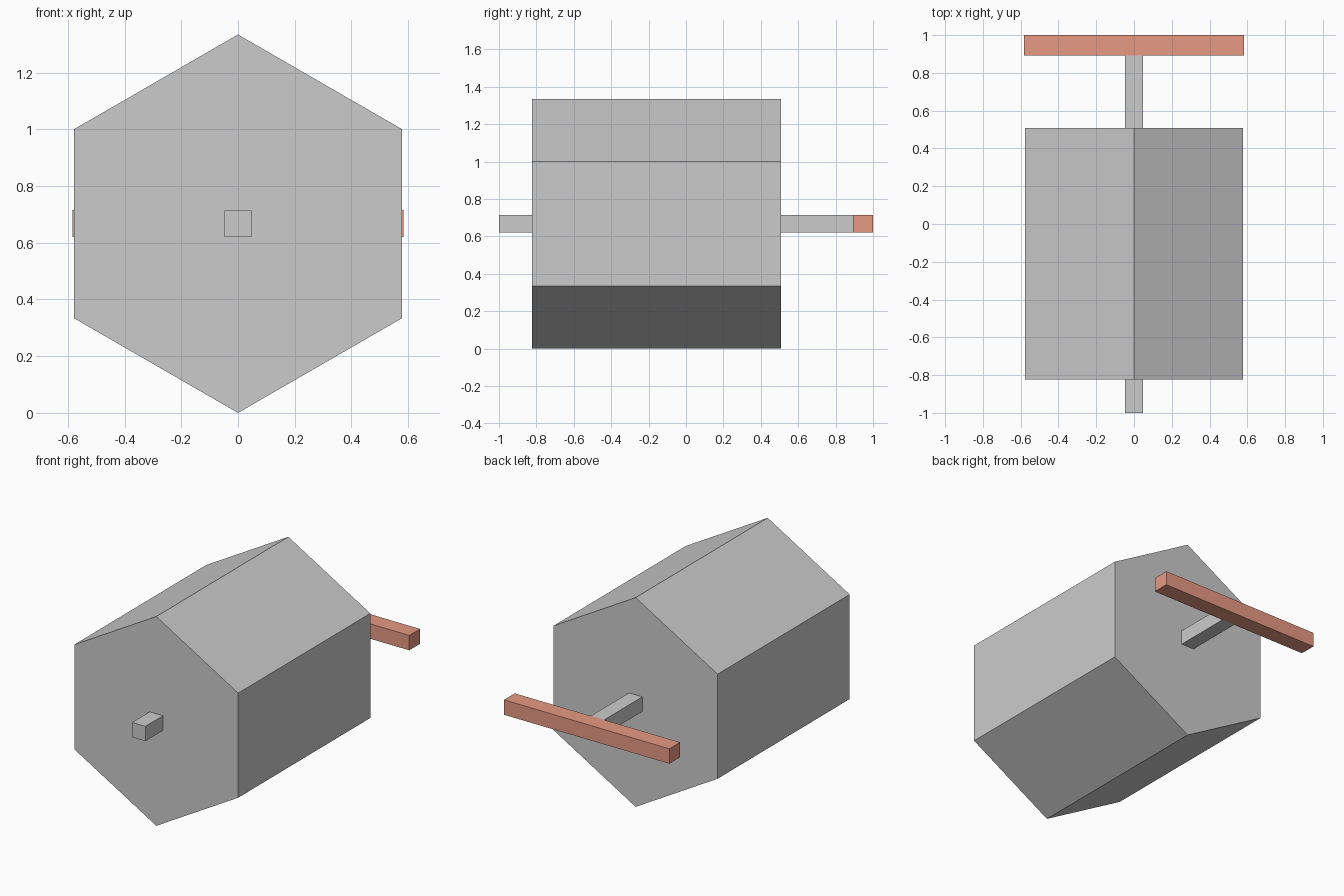
import bpy
from math import radians

if "Cube" in bpy.data.objects:
    bpy.data.objects.remove(bpy.data.objects["Cube"])

MID_Z = 0.667   # height of the shared axis


def box(name, half_x, y0, y1, half_z):
    bpy.ops.mesh.primitive_cube_add(size=1, location=(0, (y0 + y1) / 2, MID_Z))
    ob = bpy.context.object
    ob.name = name
    ob.scale = (2 * half_x, y1 - y0, 2 * half_z)
    bpy.ops.object.transform_apply(location=False, rotation=False, scale=True)
    return ob


# Hexagonal drum lying along y, with a corner at the top
y0, y1 = -0.823, 0.507
bpy.ops.mesh.primitive_cylinder_add(vertices=6, radius=MID_Z, depth=y1 - y0,
                                    location=(0, (y0 + y1) / 2, MID_Z),
                                    rotation=(radians(90), 0, 0))
drum = bpy.context.object
drum.name = "hexagonal_drum"

# Square shaft through the drum
box("shaft", 0.047, -1.0, 0.892, 0.047)

# Red cross bar at the back end of the shaft
bar = box("cross_bar", 0.583, 0.892, 1.0, 0.0475)
red = bpy.data.materials.new("red")
red.diffuse_color = (0.8, 0.32, 0.23, 1)
red.use_nodes = True
red.node_tree.nodes["Principled BSDF"].inputs["Base Color"].default_value = red.diffuse_color
bar.data.materials.append(red)
